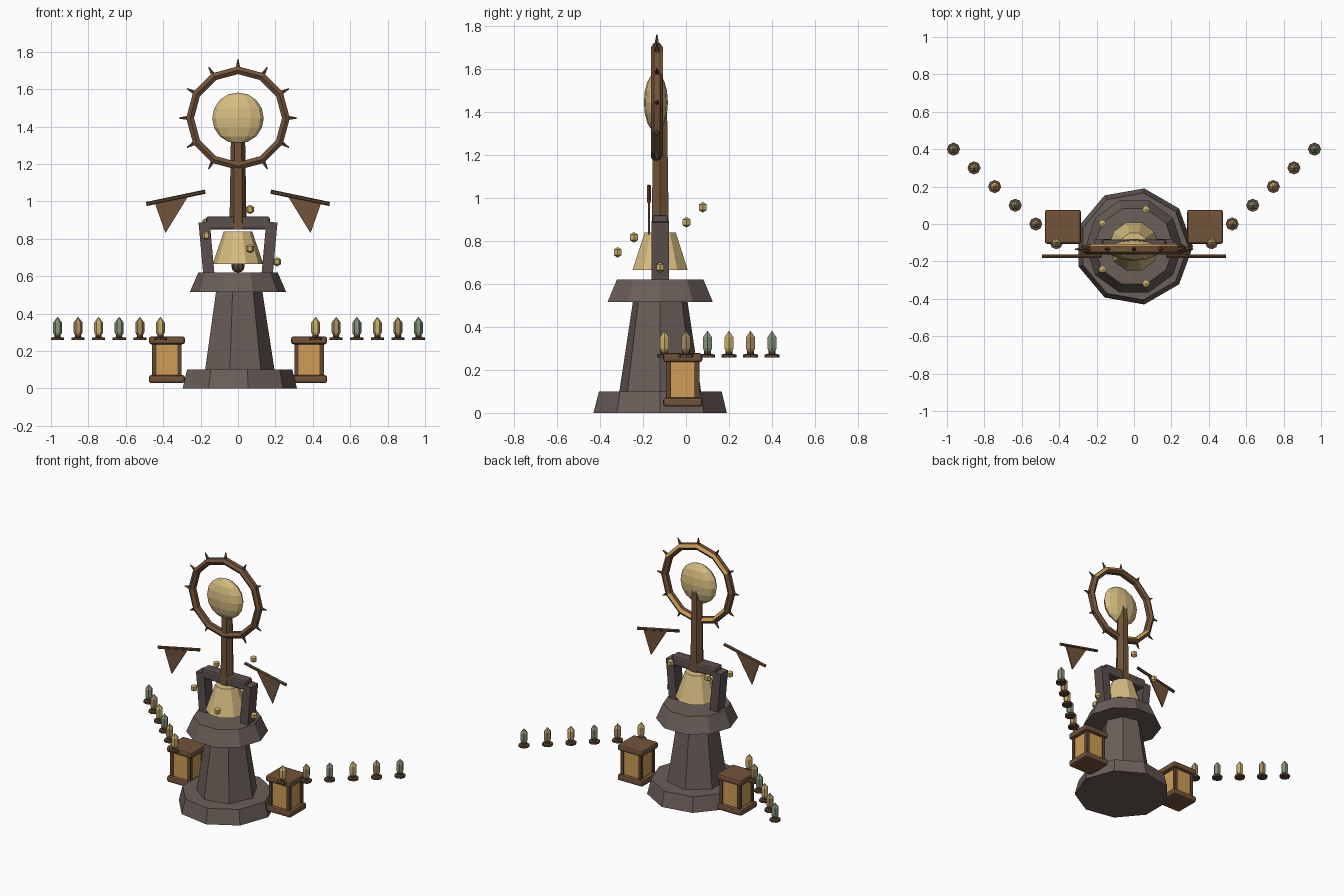
import bpy
import bmesh
from math import pi, sin, cos, tau
from mathutils import Vector, Matrix

cube = bpy.data.objects.get("Cube")
if cube:
    bpy.data.objects.remove(cube, do_unlink=True)


def material(name, rgb):
    m = bpy.data.materials.new(name)
    m.use_nodes = True
    m.diffuse_color = (*rgb, 1)
    m.node_tree.nodes["Principled BSDF"].inputs["Base Color"].default_value = (*rgb, 1)
    return m


STONE = material("stone", (0.145, 0.112, 0.1))
BEAM = material("weathered_beam", (0.105, 0.08, 0.075))
WOOD = material("wood", (0.17, 0.087, 0.042))
DARK = material("dark_wood", (0.115, 0.062, 0.032))
AMBER = material("amber", (0.62, 0.34, 0.095))
GOLD = material("pale_gold", (0.68, 0.51, 0.22))
YELLOW = material("yellow_crystal", (0.6, 0.44, 0.15))
TAN = material("tan_crystal", (0.4, 0.27, 0.125))
GREEN = material("green_crystal", (0.24, 0.3, 0.2))

AXIS_Y = -0.12


def finish(name, bm, *mats):
    bmesh.ops.recalc_face_normals(bm, faces=bm.faces)
    mesh = bpy.data.meshes.new(name)
    bm.to_mesh(mesh)
    bm.free()
    for m in mats:
        mesh.materials.append(m)
    ob = bpy.data.objects.new(name, mesh)
    bpy.context.collection.objects.link(ob)
    return ob


def lathe(name, profile, sides, centre, mat):
    """Stack of (radius, z) rings; a zero radius makes a point."""
    bm = bmesh.new()
    rings = []
    for r, z in profile:
        n = sides if r else 1
        rings.append([bm.verts.new((centre[0] + r * cos(tau * k / sides),
                                    centre[1] + r * sin(tau * k / sides), z)) for k in range(n)])
    for a, b in zip(rings, rings[1:]):
        for k in range(sides):
            quad = [a[k % len(a)], a[(k + 1) % len(a)], b[(k + 1) % len(b)], b[k % len(b)]]
            bm.faces.new(list(dict.fromkeys(quad)))
    for ring in (rings[0], rings[-1]):
        if len(ring) > 1:
            bm.faces.new(ring)
    return finish(name, bm, mat)


def box(name, centre, size, mat, bevel=0, tilt=0):
    bm = bmesh.new()
    bmesh.ops.create_cube(bm, size=1, matrix=Matrix.Translation(centre)
                          @ Matrix.Rotation(tilt, 4, 'Y') @ Matrix.Diagonal((*size, 1)))
    ob = finish(name, bm, mat)
    if bevel:
        mod = ob.modifiers.new("chamfer", 'BEVEL')
        mod.width = bevel
        mod.segments = 2
    return ob


def rod(name, a, b, r1, r2, sides, mat):
    a, b = Vector(a), Vector(b)
    turn = (b - a).to_track_quat('Z', 'Y').to_matrix().to_4x4()
    bm = bmesh.new()
    bmesh.ops.create_cone(bm, cap_ends=True, segments=sides, radius1=r1, radius2=r2,
                          depth=(b - a).length,
                          matrix=Matrix.Translation((a + b) / 2) @ turn)
    return finish(name, bm, mat)


def ball(name, centre, radii, u, v, mat):
    bm = bmesh.new()
    bmesh.ops.create_uvsphere(bm, u_segments=u, v_segments=v, radius=1,
                              matrix=Matrix.Translation(centre) @ Matrix.Diagonal((*radii, 1)))
    return finish(name, bm, mat)


# Stone tower
axis = (0, AXIS_Y)
lathe("tower_base", [(0.315, 0), (0.29, 0.1)], 9, axis, STONE)
lathe("tower_column", [(0.195, 0.1), (0.13, 0.52)], 7, axis, STONE)
lathe("tower_collar", [(0.258, 0.515), (0.212, 0.62)], 10, axis, STONE)

# Bell and its frame
lathe("bell", [(0.135, 0.665), (0.076, 0.84)], 10, axis, GOLD)
ball("bell_clapper", (0, AXIS_Y, 0.655), (0.036,) * 3, 8, 6, DARK)
for s, side in ((1, "left"), (-1, "right")):
    box("frame_post_" + side, (s * 0.168, AXIS_Y, 0.745), (0.06, 0.08, 0.29), BEAM, 0, s * 0.09)
box("frame_beam", (0, AXIS_Y, 0.885), (0.34, 0.075, 0.07), BEAM, 0.012)

# Mast, moon and ring
lathe("mast", [(0.046, 0.85), (0.036, 1.47)], 6, axis, WOOD)
hub = Vector((0, -0.135, 1.445))
ball("moon", (0, -0.14, 1.445), (0.138, 0.056, 0.137), 12, 8, GOLD)

bm = bmesh.new()
COUNT, TUBE = 12, 6
loops = []
for i in range(COUNT):
    out = Vector((cos(tau * i / COUNT), 0, sin(tau * i / COUNT)))
    loops.append([bm.verts.new(hub + out * (0.256 + 0.024 * cos(tau * j / TUBE + pi / 6))
                               + Vector((0, 0.028 * sin(tau * j / TUBE + pi / 6), 0)))
                  for j in range(TUBE)])
for i in range(COUNT):
    a, b = loops[i], loops[(i + 1) % COUNT]
    for j in range(TUBE):
        k = (j + 1) % TUBE
        bm.faces.new((a[j], a[k], b[k], b[j]))
ring = finish("ring", bm, WOOD, AMBER)
# Amber on the back faces that look upward
for f in ring.data.polygons:
    if f.normal.y > 0.2 and f.normal.z > 0.2 and f.center.x < 0.2:
        f.material_index = 1

for i in range(COUNT):
    out = Vector((cos(tau * i / COUNT), 0, sin(tau * i / COUNT)))
    rod("ring_spike", hub + out * 0.26, hub + out * 0.315, 0.014, 0.003, 5, DARK)

# Pennants, lanterns and rows of crystals on both sides
for s, side in ((1, "left"), (-1, "right")):
    y = -0.172
    rod("pennant_rod_" + side, (s * 0.175, y, 1.052), (s * 0.49, y, 0.986), 0.011, 0.011, 6, DARK)
    bm = bmesh.new()
    corners = [(0.265, 1.03), (0.445, 0.992), (0.388, 0.83)]
    face = bm.faces.new([bm.verts.new((s * x, y - 0.004, z)) for x, z in corners])
    extruded = bmesh.ops.extrude_face_region(bm, geom=[face])
    for v in extruded["geom"]:
        if isinstance(v, bmesh.types.BMVert):
            v.co.y += 0.008
    finish("pennant_" + side, bm, WOOD)

    x, y = s * 0.38, -0.015
    box("lantern_glass_" + side, (x, y, 0.155), (0.138, 0.138, 0.19), AMBER)
    for z, part in ((0.05, "foot"), (0.257, "cap")):
        box("lantern_" + part + "_" + side, (x, y, z), (0.192, 0.182, 0.042), WOOD, 0.012)
    for dx in (-1, 1):
        for dy in (-1, 1):
            box("lantern_post_" + side, (x + dx * 0.068, y + dy * 0.066, 0.155),
                (0.022, 0.022, 0.19), DARK)

    for i in range(6):
        c = (s * (0.415 + 0.11 * i), -0.1 + 0.1 * i)
        lathe("crystal_foot_" + side, [(0.035, 0.258), (0.035, 0.272), (0.016, 0.274),
                                       (0.016, 0.29)], 8, c, DARK)
        lathe("crystal_" + side, [(0.017, 0.285), (0.024, 0.3), (0.024, 0.352), (0, 0.383)],
              6, c, (YELLOW, TAN, GREEN)[i % 3])

# Small gems spiralling round the bell
for k in range(5):
    a = -tau * k / 5
    z = 0.677 + 0.07 * k
    c = (0.208 * cos(a), AXIS_Y + 0.208 * sin(a))
    lathe("floating_gem", [(0, z - 0.025), (0.021, z - 0.013), (0.021, z + 0.013),
                           (0, z + 0.025)], 6, c, YELLOW)
